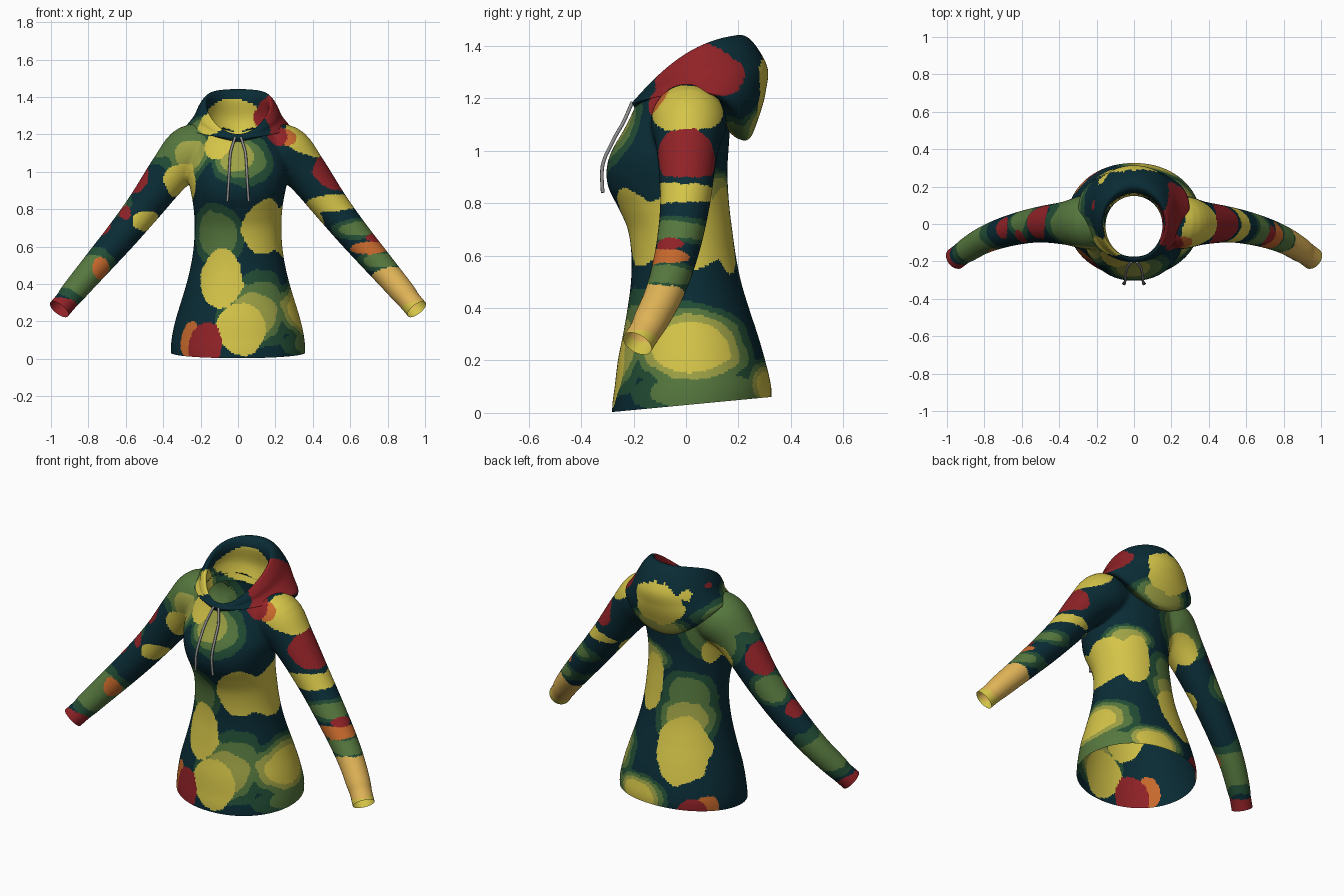
import bpy, bmesh, math
from mathutils import Vector, noise

if "Cube" in bpy.data.objects:
    bpy.data.objects.remove(bpy.data.objects["Cube"])

# Colours, ordered by which one wins where patches overlap
COLOURS = [("dark_teal", (.003, .025, .036)), ("dark_green", (.016, .075, .036)),
           ("olive_green", (.092, .185, .048)), ("light_olive", (.34, .36, .06)),
           ("mustard_yellow", (.66, .55, .065)), ("tan_gold", (.74, .45, .095)),
           ("orange", (.57, .14, .025)), ("brick_red", (.28, .016, .02)),
           ("cord_grey", (.28, .28, .28))]
MATS = []
for name, c in COLOURS:
    m = bpy.data.materials.new(name)
    m.diffuse_color = (*c, 1)
    m.use_nodes = True
    m.node_tree.nodes["Principled BSDF"].inputs["Base Color"].default_value = m.diffuse_color
    MATS.append(m)

# Patch kinds: (threshold, colour index) rings, from the core outwards
KINDS = {'Y': [(1, 4), (1.25, 3), (1.5, 2), (1.75, 1)], 'y': [(1, 4)],
         'L': [(1, 3), (1.3, 2), (1.6, 1)], 'O': [(1, 2), (1.35, 1)],
         't': [(1, 5)], 'o': [(1, 6)], 'R': [(1, 7)]}
# kind, centre x y z, horizontal radius, vertical radius
FRONT = [('y', -.10, -.22, .43, .12, .17), ('O', -.12, -.2, .66, .12, .13),
         ('y', .15, -.2, .71, .14, .15), ('y', .24, 0, .70, .22, .15),
         ('y', .02, -.27, .16, .13, .15), ('L', .09, -.25, .24, .13, .12),
         ('O', .15, -.24, .28, .13, .16), ('O', .34, .08, .08, .22, .08),
         ('Y', .34, .02, .25, .17, .10), ('R', -.18, -.24, .07, .10, .12),
         ('o', -.27, -.19, .11, .07, .11), ('y', -.28, -.08, .95, .12, .11),
         ('L', -.24, -.1, 1.08, .10, .10), ('O', -.3, 0, 1.15, .16, .13),
         ('L', -.01, -.24, 1.08, .09, .09), ('O', .03, -.24, 1.06, .13, .11),
         ('y', -.1, -.17, 1.13, .08, .10),
         ('R', .2, -.08, 1.18, .07, .07), ('o', .26, -.1, 1.19, .05, .06)]
BACK = [('y', -.13, .22, .38, .15, .20), ('L', -.14, .2, .54, .13, .10),
        ('O', -.15, .19, .67, .14, .11), ('y', .13, .17, .70, .10, .17),
        ('L', .16, .15, .85, .11, .05), ('Y', .09, .29, .09, .11, .07),
        ('R', -.2, .24, .05, .09, .08), ('o', -.27, .2, .06, .07, .08),
        ('y', -.27, .1, .92, .10, .10), ('O', -.25, .12, 1.04, .15, .13)]
SLEEVES = [('y', .35, 0, 1.17, .16, .10), ('R', .48, 0, .98, .13, .10),
           ('y', .5, -.02, .83, .13, .055), ('O', .64, -.03, .69, .11, .045),
           ('R', .7, -.05, .64, .06, .03), ('o', .7, -.06, .59, .10, .04),
           ('O', .77, -.08, .52, .11, .045), ('t', .85, -.13, .38, .17, .12),
           ('y', .96, -.19, .25, .13, .08), ('R', -.52, .02, .95, .10, .09),
           ('y', -.5, -.06, .74, .08, .06), ('R', -.59, -.05, .76, .05, .06),
           ('R', -.69, -.02, .68, .06, .05), ('O', -.6, .05, .80, .10, .07),
           ('o', -.74, -.12, .48, .05, .06), ('O', -.82, -.11, .44, .14, .12),
           ('R', -.95, -.19, .27, .09, .06)]
HOOD = [('y', -.01, .28, 1.24, .15, .12), ('L', 0, .25, 1.10, .13, .06),
        ('y', -.03, .14, 1.29, .17, .095), ('y', -.12, -.09, 1.24, .09, .09),
        ('R', .24, .03, 1.30, .19, .115), ('O', -.25, .10, 1.19, .11, .05),
        ('O', -.2, -.06, 1.22, .09, .06), ('R', -.2, .1, 1.33, .03, .02),
        ('R', .2, -.08, 1.19, .06, .05), ('L', .12, .05, 1.26, .06, .07)]


def patch_colour(p, patches):
    w = .16 * noise.noise(p * 9) + .06 * noise.noise(p * 25)
    best = 0
    for kind, x, y, z, rh, rz in patches:
        d2 = ((p.x - x) ** 2 + (p.y - y) ** 2) / rh ** 2 + (p.z - z) ** 2 / rz ** 2
        if d2 > 4:
            continue
        d = math.sqrt(d2) + w
        for limit, colour in KINDS[kind]:
            if d < limit:
                best = max(best, colour)
                break
    return best


def spline(rows, k):
    """Catmull-Rom interpolation of rows of numbers."""
    out = []
    for i in range(len(rows) - 1):
        a, b, c, d = (rows[max(0, min(len(rows) - 1, i + j))] for j in (-1, 0, 1, 2))
        for s in range(k):
            t = s / k
            out.append([q + .5 * t * (r - p + t * (2*p - 5*q + 4*r - u + t * (3*(q - r) + u - p)))
                        for p, q, r, u in zip(a, b, c, d)])
    return out + [list(rows[-1])]


def ring(w, yf, zf, ys, zs, yb, zb, n, power=1.0):
    """Closed loop through a front, a side and a back point."""
    pts = []
    for i in range(n):
        a = 2 * math.pi * i / n
        s, c = math.sin(a), math.cos(a)
        pts.append(Vector((w * math.copysign(abs(s) ** power, s),
                           ys + (yb - yf) / 2 * c + ((yb + yf) / 2 - ys) * c * c,
                           zs + (zb - zf) / 2 * c + ((zb + zf) / 2 - zs) * c * c)))
    return pts


def loft(bm, rings, caps):
    loops = [[bm.verts.new(p) for p in r] for r in rings]
    n = len(loops[0])
    for a, b in zip(loops, loops[1:]):
        for i in range(n):
            bm.faces.new((a[i], a[(i + 1) % n], b[(i + 1) % n], b[i]))
    if caps:
        bm.faces.new(loops[0][::-1])
        bm.faces.new(loops[-1])


def make_object(name, bm):
    bmesh.ops.recalc_face_normals(bm, faces=bm.faces)
    me = bpy.data.meshes.new(name)
    bm.to_mesh(me)
    bm.free()
    ob = bpy.data.objects.new(name, me)
    bpy.context.collection.objects.link(ob)
    return ob


def paint(ob, patches):
    for m in MATS[:8]:
        ob.data.materials.append(m)
    for f in ob.data.polygons:
        f.material_index = patch_colour(f.center, patches)
        f.use_smooth = True


# Torso: height, half width, front y, back y
TORSO = [(-.1, .36, -.285, .33), (.03, .359, -.281, .325), (.1, .356, -.272, .325),
         (.2, .336, -.26, .302), (.3, .306, -.24, .273), (.4, .276, -.223, .24),
         (.5, .252, -.21, .21), (.6, .237, -.208, .19), (.7, .232, -.222, .176),
         (.78, .235, -.257, .166), (.86, .246, -.296, .16), (.93, .26, -.303, .158),
         (1.0, .27, -.283, .162), (1.08, .265, -.237, .167), (1.15, .25, -.202, .167),
         (1.2, .22, -.182, .162), (1.24, .17, -.165, .158)]
bm = bmesh.new()
loft(bm, [ring(w, yf, z, (yf + yb) / 2, z, yb, z, 96, .95)
          for z, w, yf, yb in spline(TORSO, 5)], True)

# Sleeves: centre x y z, radius
SLEEVE = [(.14, .01, 1.12, .125), (.25, .01, 1.105, .145), (.36, .005, 1.0, .117),
          (.495, -.002, .82, .097), (.61, -.022, .675, .087), (.72, -.053, .545, .079),
          (.81, -.09, .44, .072), (.89, -.138, .345, .066), (.915, -.155, .313, .061),
          (.955, -.185, .265, .061), (1.01, -.227, .195, .061)]
for side in (1, -1):
    path = spline(SLEEVE, 5)
    centres = [Vector((side * x, y, z)) for x, y, z, r in path]
    rings = []
    for i, c in enumerate(centres):
        t = (centres[min(i + 1, len(path) - 1)] - centres[max(i - 1, 0)]).normalized()
        u = t.cross(Vector((0, 1, 0))).normalized()
        v = u.cross(t)
        rings.append([c + path[i][3] * (math.cos(a) * u + math.sin(a) * v)
                      for a in (2 * math.pi * k / 40 for k in range(40))])
    loft(bm, rings, True)

# Blend torso and sleeves into one garment
body = make_object("hoodie_body", bm)
rm = body.modifiers.new("blend", 'REMESH')
rm.mode = 'VOXEL'
rm.voxel_size = .009
sm = body.modifiers.new("relax", 'SMOOTH')
sm.factor, sm.iterations = .5, 8
bpy.context.view_layer.objects.active = body
for mod in ("blend", "relax"):
    bpy.ops.object.modifier_apply(modifier=mod)

# Open the hem, the cuffs and the neck
bm = bmesh.new()
bm.from_mesh(body.data)


def cut(co, no, keep):
    faces = [f for f in bm.faces if keep(f.calc_center_median())]
    edges = {e for f in faces for e in f.edges}
    verts = {v for f in faces for v in f.verts}
    bmesh.ops.bisect_plane(bm, geom=list(verts) + list(edges) + faces, dist=1e-5,
                           plane_co=co, plane_no=no, clear_outer=True)


cut((0, 0, .03), (0, .095, -1), lambda p: abs(p.x) < .5 and p.z < .3)
for side in (1, -1):
    cut((side * .955, -.183, .262), (side * .56, -.43, -.71), lambda p: p.x * side > .8)
bmesh.ops.delete(bm, geom=[v for v in bm.verts if v.co.z > 1.05 and
                           (v.co.x / .158) ** 2 + ((v.co.y + .018) / .178) ** 2 < 1],
                 context='VERTS')
bm.to_mesh(body.data)
bm.free()
paint(body, FRONT + BACK + SLEEVES)

# Hood, lying back: half width, then front, side and back points (y, z)
HOOD_RINGS = [(.21, -.185, 1.15, .02, 1.22, .155, 1.08), (.25, -.197, 1.165, .06, 1.225, .20, 1.045),
              (.285, -.203, 1.175, .09, 1.215, .245, 1.05), (.295, -.205, 1.18, .09, 1.225, .285, 1.15),
              (.265, -.204, 1.185, .08, 1.26, .305, 1.23), (.235, -.2, 1.19, .06, 1.295, .31, 1.32),
              (.212, -.196, 1.195, .02, 1.335, .25, 1.42), (.18, -.19, 1.2, 0, 1.37, .195, 1.44),
              (.165, -.18, 1.2, 0, 1.345, .165, 1.39), (.175, -.175, 1.18, 0, 1.28, .18, 1.28),
              (.152, -.18, 1.15, -.01, 1.2, .15, 1.18)]
bm = bmesh.new()
loft(bm, [ring(*row, 140, 1.0) for row in spline(HOOD_RINGS, 8)], False)
hood = make_object("hood", bm)
paint(hood, HOOD)

# Drawstrings
CORD = [(.015, -.205, 1.185), (.038, -.238, 1.11), (.045, -.277, 1.04),
        (.05, -.318, .945), (.057, -.318, .84)]
for side, name in ((1, "drawstring_right"), (-1, "drawstring_left")):
    cu = bpy.data.curves.new(name, 'CURVE')
    cu.dimensions = '3D'
    cu.bevel_depth, cu.bevel_resolution, cu.use_fill_caps = .007, 2, True
    pts = spline(CORD, 6)
    sp = cu.splines.new('POLY')
    sp.points.add(len(pts) - 1)
    for q, (x, y, z) in zip(sp.points, pts):
        q.co = (side * x, y, z, 1)
    cu.materials.append(MATS[8])
    bpy.context.collection.objects.link(bpy.data.objects.new(name, cu))
